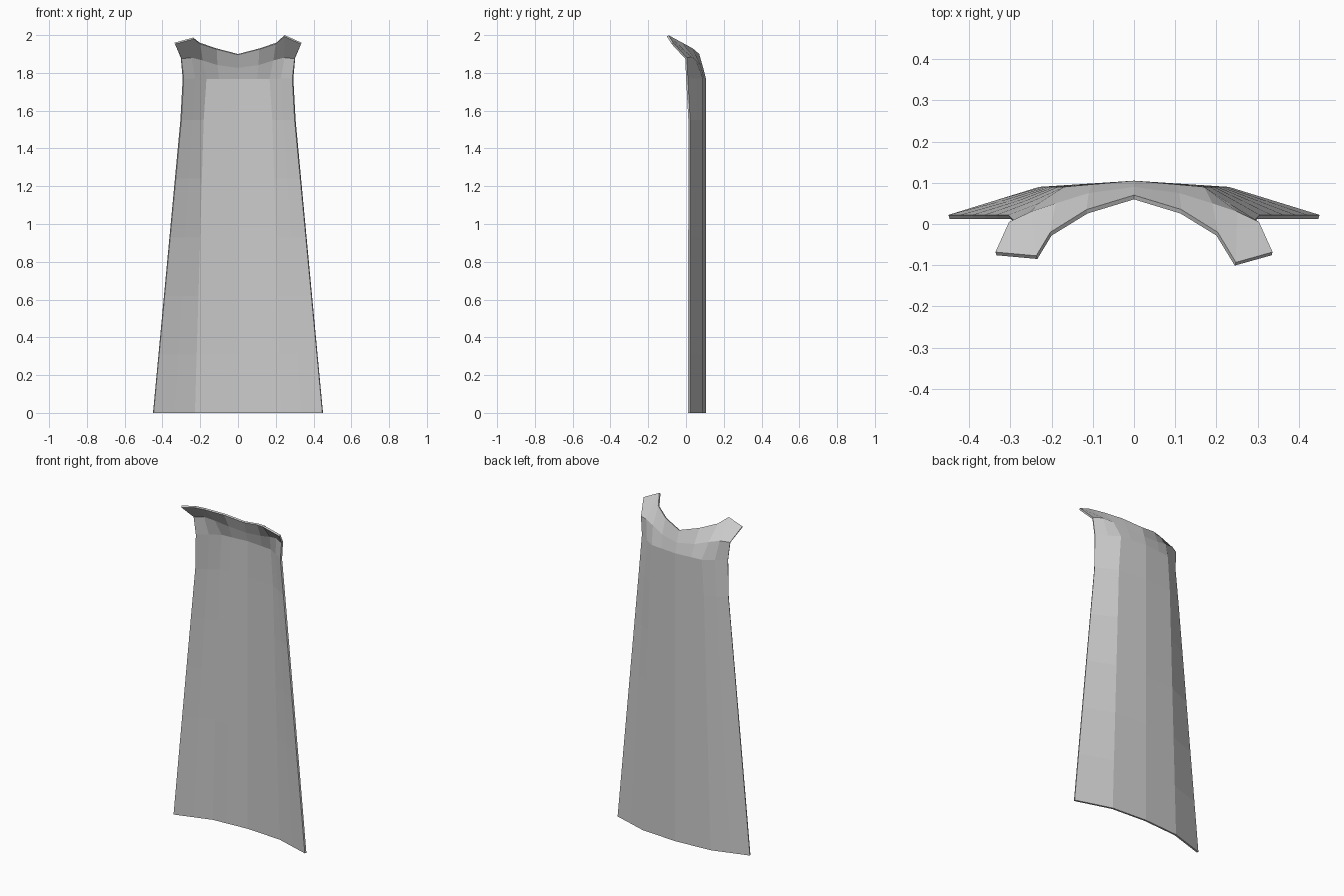
import bpy
import bmesh
from mathutils import Vector

default_cube = bpy.data.objects.get("Cube")
if default_cube:
    bpy.data.objects.remove(default_cube, do_unlink=True)

# Single cloth colour
cloth = bpy.data.materials.new("grey_cloth")
cloth.use_nodes = True
cloth_colour = (0.6, 0.6, 0.6, 1.0)
cloth.diffuse_color = cloth_colour
cloth.node_tree.nodes["Principled BSDF"].inputs["Base Color"].default_value = cloth_colour


def hanging_row(z, fold_x, edge_x, edge_y):
    """Half of a cloth row: spine, back panel, fold, side panel, hem."""
    spine = Vector((0, 0.105, z))
    fold = Vector((fold_x, 0.09, z))
    edge = Vector((edge_x, edge_y, z))
    return [spine, spine.lerp(fold, 0.6), fold, fold.lerp(edge, 0.5), edge]


# Hanging cloth, narrowing evenly from the hem to the shoulders
half_rows = []
steps = 5
for i in range(steps + 1):
    t = i / steps
    half_rows.append(hanging_row(1.55 * t, 0.23 - 0.045 * t, 0.45 - 0.145 * t, 0.022))
half_rows.append(hanging_row(1.77, 0.17, 0.293, 0.01))

# Shoulder row and flared collar
shoulder = [(0, 0.09, 1.83), (0.11, 0.075, 1.845), (0.19, 0.05, 1.87),
            (0.25, 0.03, 1.885), (0.303, 0.005, 1.88)]
collar = [(0, 0.07, 1.9), (0.115, 0.035, 1.93), (0.203, -0.02, 1.96),
          (0.247, -0.093, 2.0), (0.336, -0.068, 1.96)]
half_rows += [[Vector(p) for p in row] for row in (shoulder, collar)]

bm = bmesh.new()
grid = []
for row in half_rows:
    right_side = [Vector((-p.x, p.y, p.z)) for p in reversed(row[1:])]
    grid.append([bm.verts.new(p) for p in right_side + row])

# The right collar tip droops slightly
grid[-1][1].co += Vector((0.01, 0.016, -0.013))

for low, high in zip(grid, grid[1:]):
    for c in range(len(low) - 1):
        bm.faces.new((low[c], high[c], high[c + 1], low[c + 1]))

mesh = bpy.data.meshes.new("cape")
bm.to_mesh(mesh)
bm.free()
mesh.materials.append(cloth)
cape = bpy.data.objects.new("cape", mesh)
bpy.context.collection.objects.link(cape)

# Cloth thickness, grown towards the wearer
thickness = cape.modifiers.new("cloth_thickness", "SOLIDIFY")
thickness.thickness = 0.011
thickness.offset = -1
